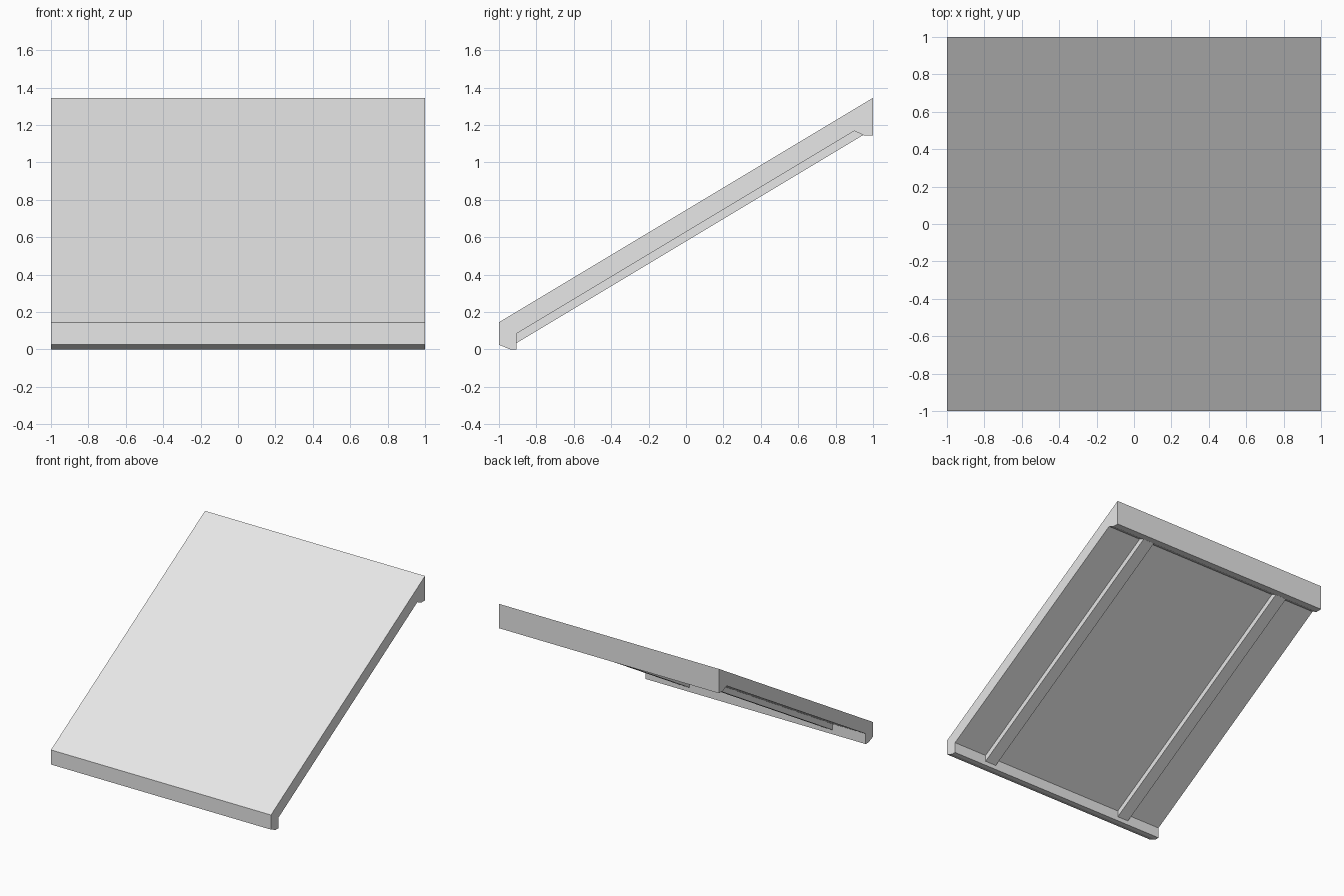
import bpy
import bmesh

cube = bpy.data.objects.get("Cube")
if cube:
    bpy.data.objects.remove(cube, do_unlink=True)

SLOPE = 0.6
grey = bpy.data.materials.new("light_grey")
grey.use_nodes = True
grey.diffuse_color = (0.8, 0.8, 0.8, 1)
grey.node_tree.nodes["Principled BSDF"].inputs["Base Color"].default_value = (0.8, 0.8, 0.8, 1)


def extrude_profile(name, profile, x0, x1):
    """Extrude a (y, z) outline along x from x0 to x1."""
    bm = bmesh.new()
    face = bm.faces.new([bm.verts.new((x0, y, z)) for y, z in profile])
    result = bmesh.ops.extrude_face_region(bm, geom=[face])
    moved = [v for v in result["geom"] if isinstance(v, bmesh.types.BMVert)]
    bmesh.ops.translate(bm, verts=moved, vec=(x1 - x0, 0, 0))
    bmesh.ops.recalc_face_normals(bm, faces=bm.faces)
    mesh = bpy.data.meshes.new(name)
    bm.to_mesh(mesh)
    bm.free()
    mesh.materials.append(grey)
    obj = bpy.data.objects.new(name, mesh)
    bpy.context.collection.objects.link(obj)
    return obj


# Sloped slab with a lip along its lower and upper ends
slab = [(-1, 0.145), (1, 1.345), (1, 1.145), (0.95, 1.145), (0.9, 1.168),
        (-0.905, 0.085), (-0.905, 0), (-0.94, 0), (-1, 0.025)]
extrude_profile("sloped_slab", slab, -1, 1)

# Two ribs under the slab, running between the lips
y0, y1, bottom, top = -0.92, 0.95, 0.035, 0.1
rise = SLOPE * (y1 + 0.905)
start = SLOPE * (y0 + 0.905)
rib = [(y0, bottom + start), (y1, bottom + rise), (y1, top + rise), (y0, top + start)]
for side, name in ((1, "left_rib"), (-1, "right_rib")):
    extrude_profile(name, rib, side * 0.6, side * 0.7)
